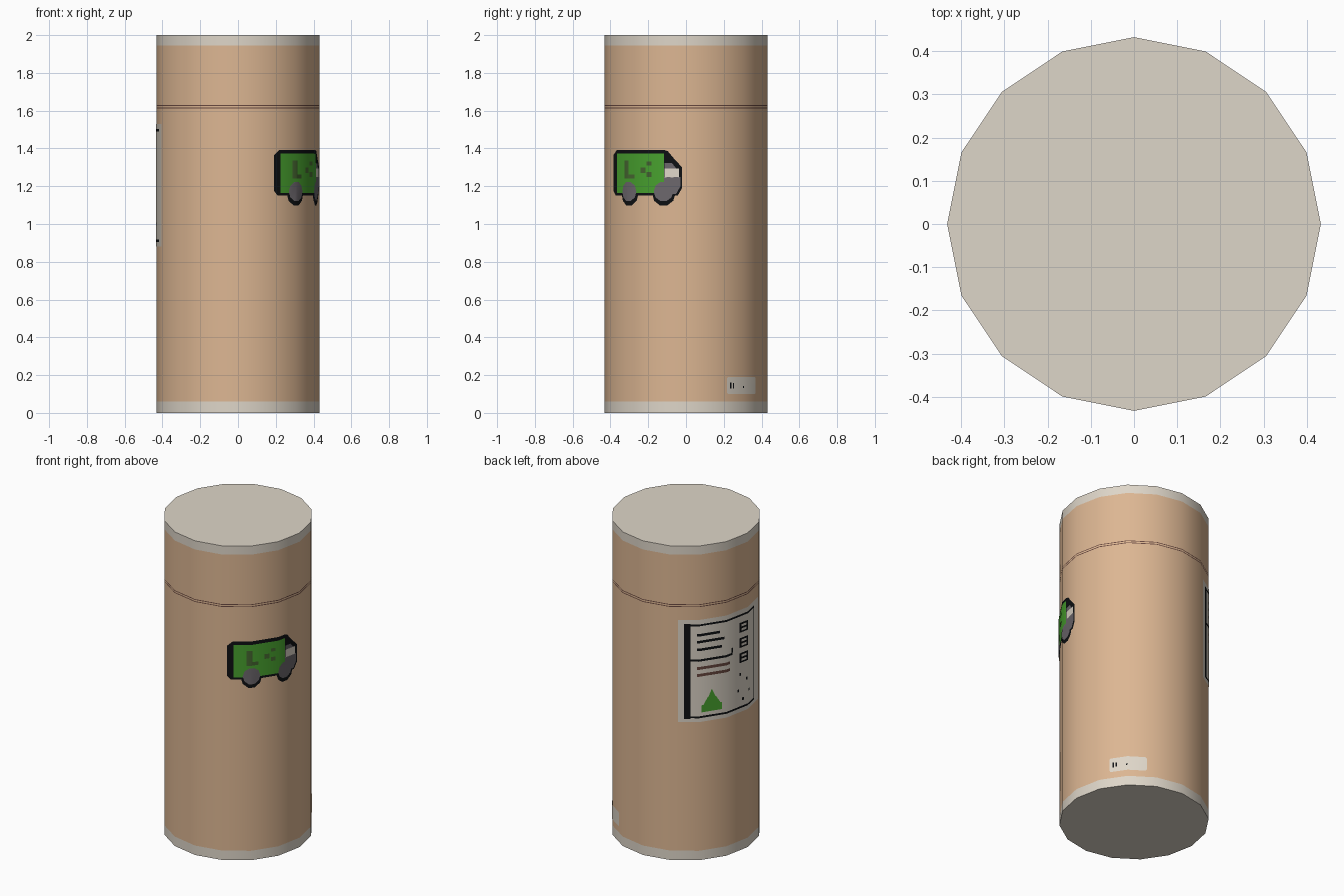
import bpy, bmesh, math
from mathutils import Vector

if "Cube" in bpy.data.objects:
    bpy.data.objects.remove(bpy.data.objects["Cube"])

R, SIDES, H = 0.432, 16, 2.0
STEP = 360 / SIDES

COLOURS = {
    "kraft_tan": (0.72, 0.47, 0.29),
    "cream": (0.73, 0.67, 0.58),
    "brown": (0.14, 0.065, 0.05),
    "black": (0.004, 0.005, 0.006),
    "green": (0.065, 0.36, 0.028),
    "olive": (0.06, 0.13, 0.03),
    "grey": (0.15, 0.135, 0.15),
}
NAMES = list(COLOURS)
MATS = []
for n, c in COLOURS.items():
    m = bpy.data.materials.new(n)
    m.diffuse_color = (*c, 1)
    m.use_nodes = True
    m.node_tree.nodes["Principled BSDF"].inputs["Base Color"].default_value = m.diffuse_color
    MATS.append(m)


def finish(bm, name):
    me = bpy.data.meshes.new(name)
    bm.to_mesh(me)
    bm.free()
    ob = bpy.data.objects.new(name, me)
    bpy.context.collection.objects.link(ob)
    for m in MATS:
        me.materials.append(m)
    bpy.ops.object.select_all(action='DESELECT')
    ob.select_set(True)
    bpy.context.view_layer.objects.active = ob
    bpy.ops.object.shade_smooth_by_angle(angle=math.radians(35))
    return ob


def wrap(deg, z, layer=0):
    """Point on the faceted wall at an angle and height, lifted by layer."""
    k = math.floor(deg / STEP)
    t = deg / STEP - k
    r = R + layer * 0.0015
    a, b = (Vector((r * math.cos(math.radians(i * STEP)),
                    r * math.sin(math.radians(i * STEP)), z)) for i in (k, k + 1))
    return a.lerp(b, t)


def rect(d0, d1, z0, z1):
    return [(d0, z0), (d1, z0), (d1, z1), (d0, z1)]


def oval(d, z, rd, rz, n=10):
    return [(d + rd * math.cos(2 * math.pi * i / n),
             z + rz * math.sin(2 * math.pi * i / n)) for i in range(n)]


def decal(name, pieces):
    """Flat shapes (colour, layer, counter-clockwise outline) wrapped on the wall."""
    bm = bmesh.new()
    for colour, layer, pts in pieces:
        f = bm.faces.new([bm.verts.new((d, layer, z)) for d, z in pts])
        f.material_index = NAMES.index(colour)
    # cut along the wall's vertical edges so the sheet can fold there
    for k in range(-SIDES, SIDES):
        bmesh.ops.bisect_plane(bm, geom=bm.verts[:] + bm.edges[:] + bm.faces[:],
                               plane_co=(k * STEP, 0, 0), plane_no=(1, 0, 0), dist=1e-5)
    for v in bm.verts:
        v.co = wrap(v.co.x, v.co.z, v.co.y)
    return finish(bm, name)


# tube: stacked rings with cream ends and a thin double line
levels = [0, 0.06, 1.611, 1.616, 1.624, 1.629, 1.945, H]
bands = ["cream", "kraft_tan", "brown", "kraft_tan", "brown", "kraft_tan", "cream"]
bm = bmesh.new()
rings = [[bm.verts.new(wrap(i * STEP, z)) for i in range(SIDES)] for z in levels]
for lo, hi, colour in zip(rings, rings[1:], bands):
    for i in range(SIDES):
        j = (i + 1) % SIDES
        f = bm.faces.new((lo[i], lo[j], hi[j], hi[i]))
        f.material_index = NAMES.index(colour)
for f in (bm.faces.new(rings[0][::-1]), bm.faces.new(rings[-1])):
    f.material_index = NAMES.index("cream")
finish(bm, "tube")

# painted lorry
lorry = [
    ("black", 1, [(-60.5, 1.15), (-16, 1.15), (-16, 1.393), (-59, 1.393),
                  (-63.5, 1.365), (-63.5, 1.175)]),
    ("black", 1, [(-16, 1.15), (-6, 1.15), (-2.8, 1.19), (-2.8, 1.3),
                  (-8.5, 1.345), (-13, 1.385), (-16, 1.393)]),
    ("green", 3, rect(-58.5, -15.7, 1.165, 1.372)),
    ("grey", 3, [(-15.7, 1.16), (-7, 1.16), (-4, 1.2), (-4, 1.25), (-15.7, 1.25)]),
    ("cream", 3, rect(-15.5, -5, 1.247, 1.295)),
    ("grey", 3, [(-15.5, 1.295), (-7, 1.295), (-10, 1.322), (-15.5, 1.322)]),
    # worn patches on the side
    ("olive", 4, rect(-48.5, -44, 1.24, 1.335)),
    ("olive", 4, rect(-44, -39, 1.24, 1.262)),
    ("olive", 4, rect(-34, -30, 1.27, 1.3)),
    ("olive", 4, rect(-29, -25, 1.25, 1.275)),
    ("olive", 4, rect(-29, -25, 1.31, 1.33)),
]
for d in (-44.5, -16):
    lorry += [("black", 2, oval(d, 1.163, 8.5, 0.068)),
              ("grey", 4, oval(d, 1.172, 7, 0.053))]
decal("painted_lorry", lorry)

# notice sheet with frame, bars, tick boxes and a small tree
notice = [
    ("cream", 1, rect(119, 200, 0.88, 1.53)),
    ("black", 2, rect(123.5, 128.5, 0.9, 1.505)),
    ("black", 2, rect(128.5, 192, 1.49, 1.502)),
    ("black", 2, rect(128.5, 192, 0.905, 0.917)),
    ("black", 2, rect(190.5, 192, 0.917, 1.49)),
    ("black", 2, rect(128.5, 164, 1.265, 1.279)),
    ("black", 2, rect(163, 164.2, 1.279, 1.31)),
    ("green", 2, [(146, 0.945), (155, 0.945), (155, 1.005), (146.5, 0.985)]),
    ("green", 2, rect(137, 154, 0.94, 0.985)),
    ("green", 2, [(138.5, 0.985), (152.5, 0.985), (149, 1.03), (142, 1.03)]),
    ("green", 2, [(142.5, 1.03), (148.5, 1.03), (145.5, 1.08)]),
]
notice.pop(7)
for z, end in ((1.433, 152), (1.39, 156), (1.34, 154)):
    notice.append(("black", 2, rect(133.5, end, z - 0.008, z + 0.008)))
for z in (1.222, 1.178):
    notice.append(("brown", 2, rect(133.5, 161, z - 0.009, z + 0.009)))
for z in (1.417, 1.32, 1.224):
    notice += [("black", 2, rect(171.5, 180.5, z - 0.031, z + 0.031)),
               ("cream", 3, rect(173.3, 178.7, z + 0.006, z + 0.02)),
               ("cream", 3, rect(173.3, 178.7, z - 0.02, z - 0.006))]
for d, z in ((172, 1.12), (179, 1.08), (170, 1.02), (182, 1.0), (175, 0.96)):
    notice.append(("black", 2, rect(d - 0.9, d + 0.9, z - 0.009, z + 0.009)))
decal("notice_sheet", notice)

# small label near the base
decal("base_label", [
    ("cream", 1, [(31.5, 0.1), (59, 0.1), (60, 0.11), (60, 0.18), (59, 0.19),
                  (31.5, 0.19), (30.5, 0.18), (30.5, 0.11)]),
    ("black", 2, rect(33, 34.2, 0.128, 0.16)),
    ("black", 2, rect(35.5, 36.5, 0.13, 0.158)),
    ("black", 2, rect(44, 45, 0.132, 0.142)),
])
